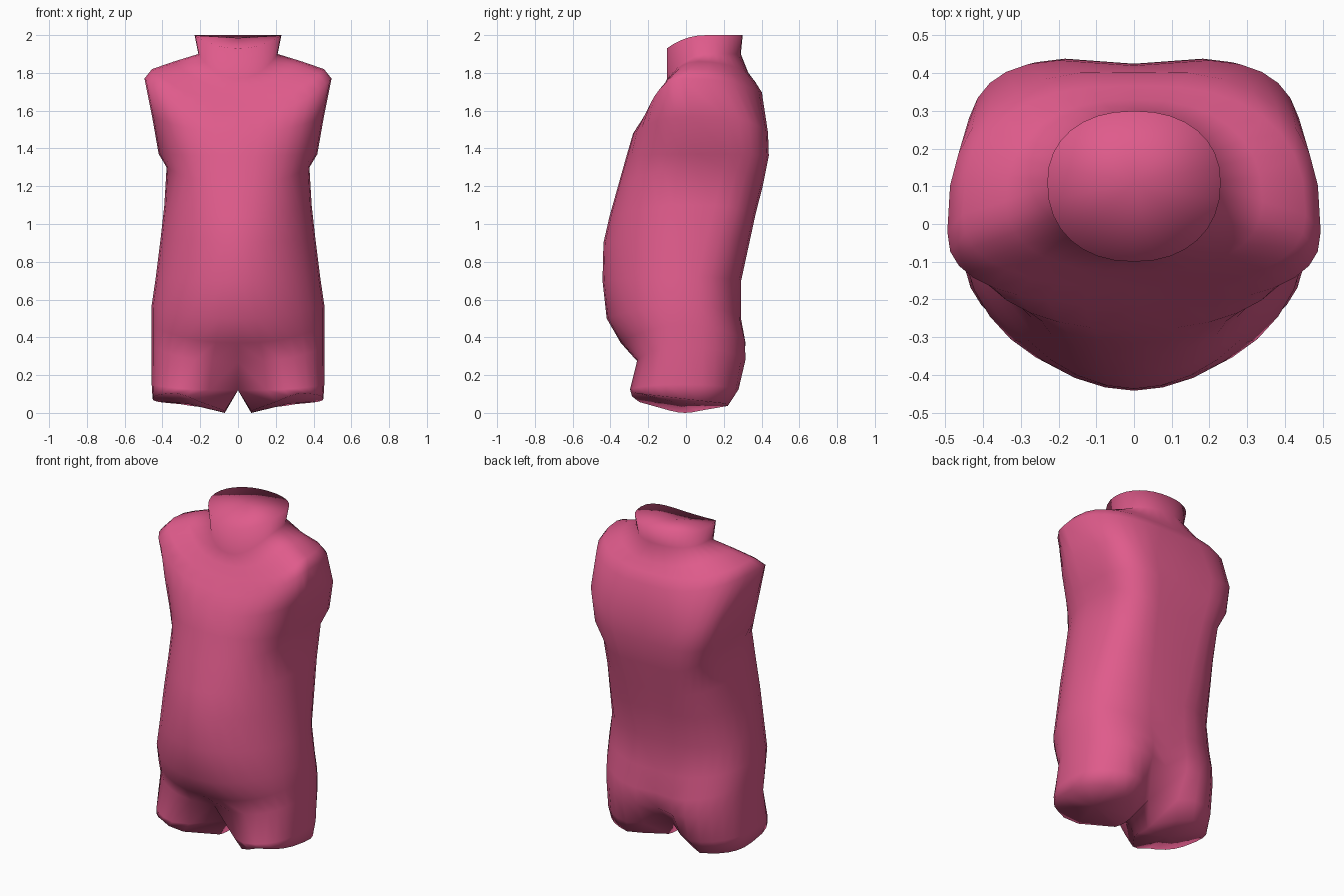
import bpy, bmesh, math

if "Cube" in bpy.data.objects:
    bpy.data.objects.remove(bpy.data.objects["Cube"])

# material
pink = bpy.data.materials.new("pink")
pink.diffuse_color = (0.74, 0.105, 0.26, 1)
pink.use_nodes = True
pink.node_tree.nodes["Principled BSDF"].inputs["Base Color"].default_value = pink.diffuse_color

N = 16   # segments per half ring
K = 4    # segments across the crotch

# body sections, top down: side height, front height, half width, front y, back y
SECTIONS = [
    (2.00, 1.93, 0.23, -0.10, 0.30),    # neck top
    (1.90, 1.77, 0.21, -0.10, 0.29),    # neck base
    (1.86, 1.71, 0.34, -0.13, 0.33),
    (1.82, 1.65, 0.455, -0.17, 0.37),   # shoulder
    (1.77, 1.58, 0.495, -0.215, 0.41),
    (1.57, 1.48, 0.455, -0.28, 0.44),
    (1.37, 1.36, 0.42, -0.315, 0.445),  # under the arm
    (1.30, 1.20, 0.378, -0.36, 0.415),
    (1.10, 1.04, 0.39, -0.405, 0.375),
    (0.92, 0.90, 0.41, -0.437, 0.345),
    (0.72, 0.70, 0.435, -0.442, 0.302),  # belly
    (0.57, 0.50, 0.457, -0.42, 0.302),
    (0.46, 0.37, 0.457, -0.345, 0.335),  # seat
    (0.35, 0.27, 0.457, -0.275, 0.34),
    (0.15, 0.12, 0.457, -0.32, 0.31),   # crotch
]


def ramp(z, *knots):
    """Straight-line blend between (height, value) knots, lowest first."""
    for (z0, v0), (z1, v1) in zip(knots, knots[1:]):
        if z <= z1:
            return v0 + (v1 - v0) * max(0, (z - z0) / (z1 - z0))
    return knots[-1][1]


def half_ring(zs, zf, w, yf, yb, leg_gap=0.0):
    zb = zs if zs > 1.88 else zs - 0.4 * (zs - zf) if zs > 1.6 else zf
    ym = ramp(zs, (0.4, 0), (0.8, -0.03), (1.4, 0.06), (1.77, -0.02), (1.86, 0.06), (1.9, 0.11))
    n_front = ramp(zs, (0.25, 3), (0.6, 2), (0.8, 1.8), (1.4, 2.2), (1.77, 2.5), (1.9, 2.2))
    n_back = ramp(zs, (0.7, 2.5), (1.4, 4), (1.6, 4), (1.77, 2.6), (1.9, 2.2))
    g_front = ramp(zs, (0.15, 0.23), (0.35, 0.04), (0.46, 0))
    g_back = ramp(zs, (0.15, 0.18), (0.35, 0.06), (0.6, 0.01), (1.3, 0.02), (1.6, 0.02), (1.86, 0))
    pts = []
    for i in range(N + 1):
        a = -math.pi / 2 + math.pi * i / N
        c, t = max(math.cos(a), 0.0), math.sin(a)
        n, ye, ze, g = (n_front, yf, zf, g_front) if t < 0 else (n_back, yb, zb, -g_back)
        x = 0.0 if i in (0, N) else w * c ** (2 / n)
        y = ym + (ye - ym) * abs(t) ** (2 / n) + g * math.exp(-(x / 0.13) ** 2)
        z = zs + (ze - zs) * t * t
        if leg_gap:   # slanted thigh end, lowest on the inside
            x = leg_gap + x * (w - leg_gap) / w
            z = min(4 * (x - leg_gap), 1) * (0.07 - 0.13 * y)
        pts.append((x, y, z))
    return pts


bm = bmesh.new()
rings = [[bm.verts.new(p) for p in half_ring(*s)] for s in SECTIONS]
crotch = rings[-1]
leg = [bm.verts.new(p) for p in half_ring(0, 0, 0.452, -0.31, 0.25, leg_gap=0.07)]
rings.append(leg)

# torso and outer thigh skin
for a, b in zip(rings, rings[1:]):
    for i in range(N):
        bm.faces.new((a[i], b[i], b[i + 1], a[i + 1]))


# inner thigh skin between the legs
def bridge_points(v0, v1, dip):
    out = [v0]
    for k in range(1, K):
        p = v0.co.lerp(v1.co, k / K)
        p.z -= dip * math.sin(math.pi * k / K)
        out.append(bm.verts.new(p))
    return out + [v1]


top = bridge_points(crotch[N], crotch[0], 0.0)
low = bridge_points(leg[N], leg[0], 0.012)
for k in range(K):
    bm.faces.new((top[k], low[k], low[k + 1], top[k + 1]))


# caps for the thigh end and the neck
def fan(loop, centre):
    c = bm.verts.new(centre)
    for p, q in zip(loop, loop[1:]):
        bm.faces.new((p, q, c))


fan(leg + low[1:-1] + leg[:1], (0.27, -0.03, 0.042))
fan(rings[0], (0, 0.11, 1.985))

# mirror the half to a whole body
bmesh.ops.mirror(bm, geom=bm.verts[:] + bm.edges[:] + bm.faces[:], axis='X', merge_dist=0.0005)
bmesh.ops.remove_doubles(bm, verts=bm.verts[:], dist=0.0005)
bmesh.ops.recalc_face_normals(bm, faces=bm.faces[:])

# stand on the ground
lowest = min(v.co.z for v in bm.verts)
for v in bm.verts:
    if v.co.z < 0.1:
        v.co.z -= lowest * (1 - v.co.z / 0.1) / (1 - lowest / 0.1)

mesh = bpy.data.meshes.new("torso")
bm.to_mesh(mesh)
bm.free()
mesh.materials.append(pink)
torso = bpy.data.objects.new("torso", mesh)
bpy.context.collection.objects.link(torso)
bpy.context.view_layer.objects.active = torso
torso.select_set(True)
bpy.ops.object.shade_smooth()
